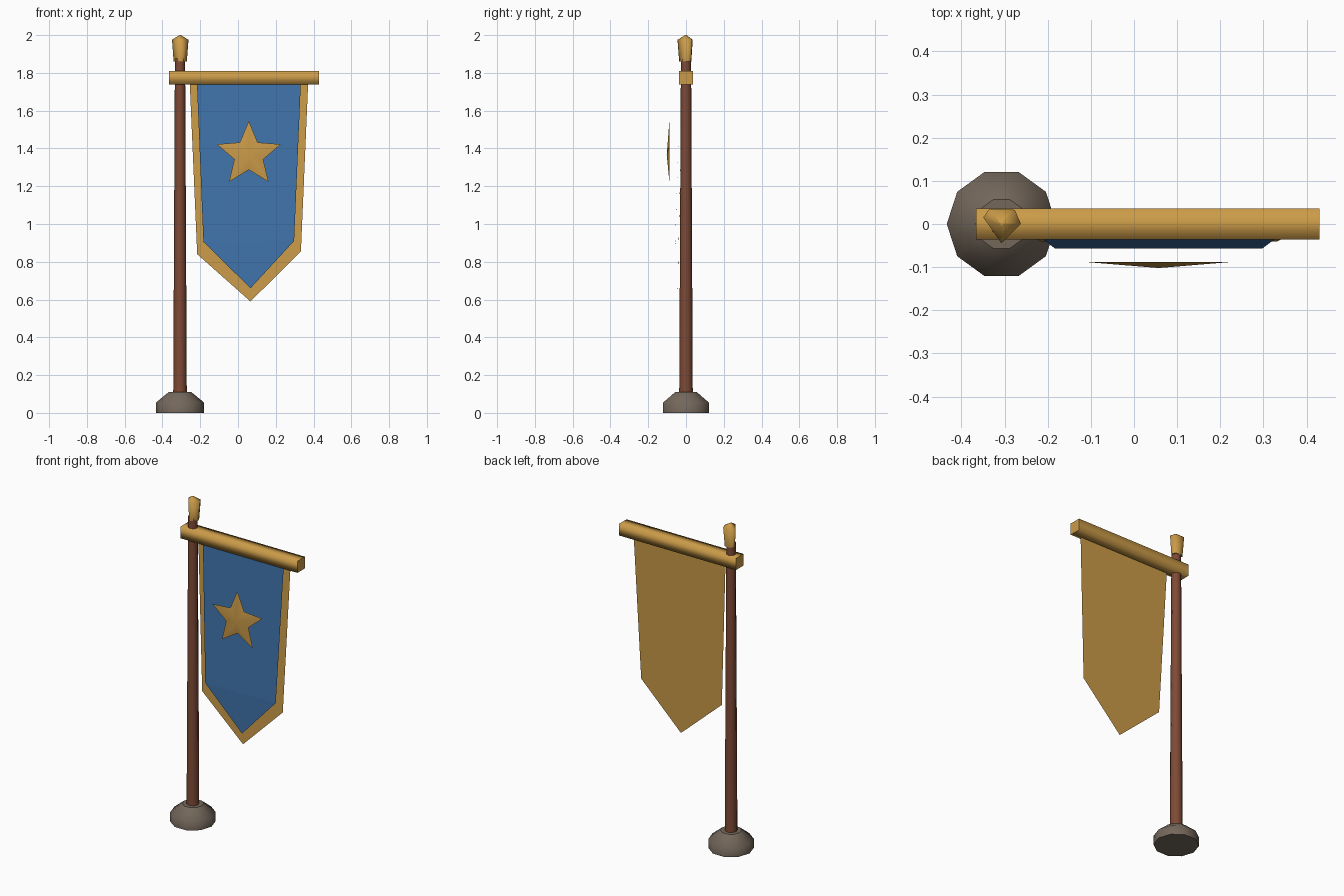
import bpy
from math import cos, sin, pi, radians
from mathutils import Vector

cube = bpy.data.objects.get("Cube")
if cube:
    bpy.data.objects.remove(cube)

POLE_X = -0.307


def material(name, rgb):
    mat = bpy.data.materials.new(name)
    mat.use_nodes = True
    mat.diffuse_color = (*rgb, 1)
    bsdf = mat.node_tree.nodes["Principled BSDF"]
    bsdf.inputs["Base Color"].default_value = (*rgb, 1)
    bsdf.inputs["Roughness"].default_value = 0.8
    return mat


gold = material("gold", (0.60, 0.33, 0.066))
blue = material("blue cloth", (0.052, 0.175, 0.41))
wood = material("brown wood", (0.21, 0.068, 0.036))
stone = material("grey stone", (0.175, 0.137, 0.105))


def build(name, verts, faces, mat, smooth=()):
    """Make an object; faces whose index is in smooth are shaded smooth."""
    mesh = bpy.data.meshes.new(name)
    mesh.from_pydata([tuple(v) for v in verts], [], faces)
    mesh.materials.append(mat)
    for poly in mesh.polygons:
        poly.use_smooth = poly.index in smooth
    obj = bpy.data.objects.new(name, mesh)
    bpy.context.collection.objects.link(obj)
    return obj


def loft(name, rings, mat):
    """Join equal rings with smooth sides and flat caps."""
    n = len(rings[0])
    faces = [(r * n + i, r * n + (i + 1) % n, (r + 1) * n + (i + 1) % n, (r + 1) * n + i)
             for r in range(len(rings) - 1) for i in range(n)]
    smooth = range(len(faces))
    last = (len(rings) - 1) * n
    faces += [tuple(reversed(range(n))), tuple(range(last, last + n))]
    return build(name, [p for ring in rings for p in ring], faces, mat, smooth)


def ring(radius, z, angles):
    return [Vector((POLE_X + radius * cos(a), radius * sin(a), z)) for a in angles]


def even(n):
    return [2 * pi * i / n for i in range(n)]


# Stone foot and tapering pole
loft("base", [ring(r, z, even(10)) for r, z in
              ((0.127, 0), (0.127, 0.055), (0.06, 0.11))], stone)
loft("pole", [ring(r, z, even(8)) for r, z in ((0.036, 0.08), (0.027, 1.88))], wood)

# Rough-cut five-sided finial
cut = [radians(a) for a in (0, 47, 128, 160, 270)]
loft("finial", [ring(r, z, cut) for r, z in
                ((0.036, 1.86), (0.045, 1.975), (0.004, 2.0))], gold)

# Square crossbar with softened long sides
h = 0.036
section = [(-h, -h), (h, -h), (h, h), (-h, h)]
loft("crossbar", [[Vector((x, y, 1.775 + z)) for y, z in section]
                  for x in (-0.366, 0.43)], gold)


# Cloth sheets: a tapering panel hinged to a pointed tail
def sheet(name, top, corners, tip, mat):
    verts = [top[0], top[1], corners[1], tip, corners[0]]
    build(name, verts, [(0, 4, 2, 1), (4, 3, 2)], mat)


sheet("banner_border",
      ((-0.256, -0.02, 1.76), (0.372, -0.02, 1.76)),
      ((-0.216, -0.04, 0.84), (0.333, -0.04, 0.855)),
      (0.066, -0.045, 0.59), gold)
sheet("banner_cloth",
      ((-0.218, -0.03, 1.76), (0.333, -0.03, 1.76)),
      ((-0.183, -0.057, 0.905), (0.297, -0.057, 0.91)),
      (0.066, -0.055, 0.66), blue)

# Faceted star emblem, raised at the centre
cx, cz = 0.057, 1.367
star = []
for i in range(10):
    r = 0.08 if i % 2 else 0.178
    a = pi / 2 + i * pi / 5
    star.append((cx + r * cos(a), -0.088, cz + r * sin(a)))
star.append((cx, -0.102, cz))
faces = [(i, (i + 1) % 10, 10) for i in range(10)] + [tuple(reversed(range(10)))]
build("star_emblem", star, faces, gold, range(10))
